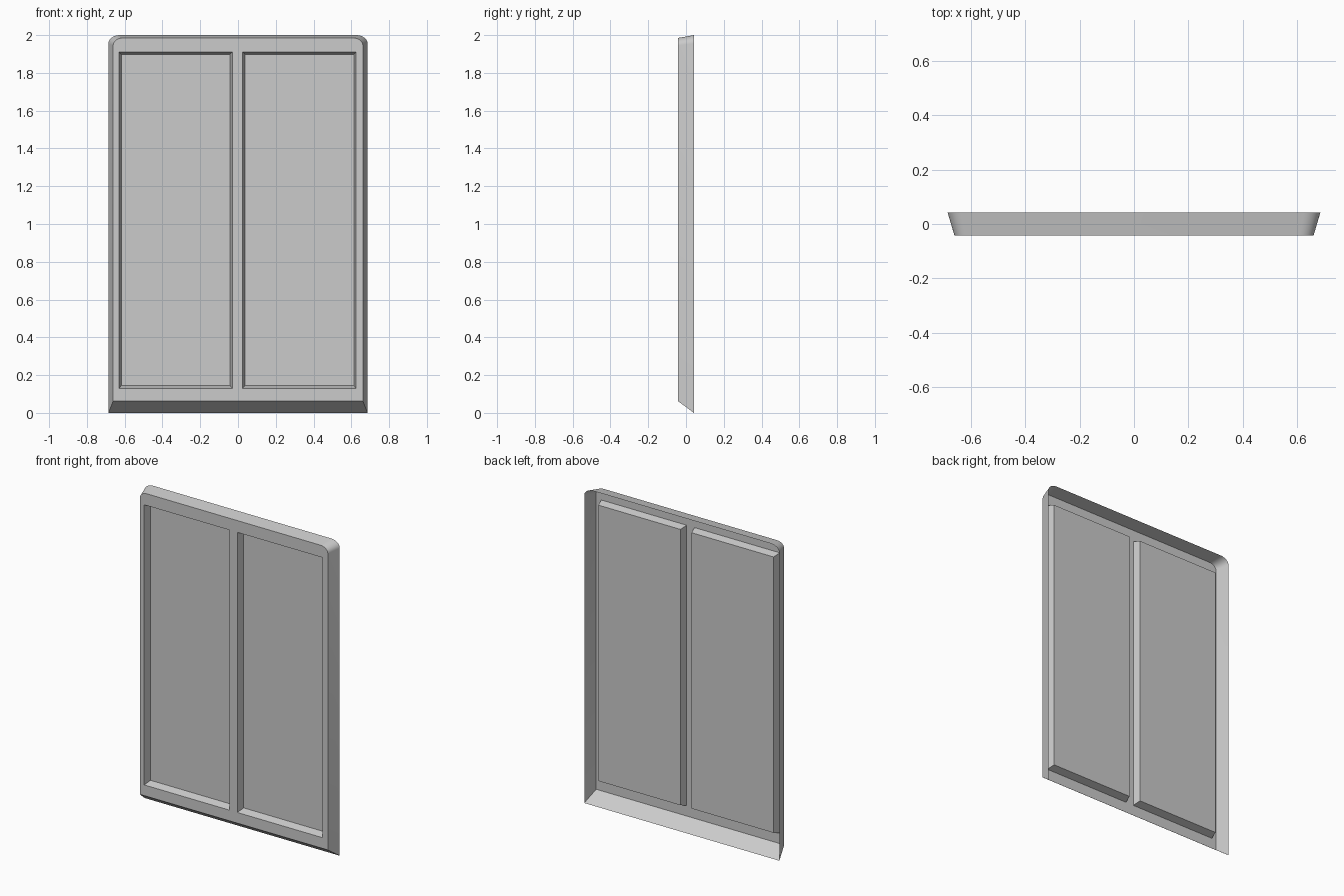
import bpy, bmesh, math

if "Cube" in bpy.data.objects:
    bpy.data.objects.remove(bpy.data.objects["Cube"])

FRONT, BACK, DEPTH = -0.042, 0.042, 0.046


def outline(hw, z0, z1, rx, rz, y, seg=8):
    """Closed outline with square bottom corners and rounded top corners."""
    pts = [(-hw, y, z0), (hw, y, z0)]
    arc = [(hw - rx + rx * math.cos(i / seg * math.pi / 2), y,
            z1 - rz + rz * math.sin(i / seg * math.pi / 2)) for i in range(seg + 1)]
    return pts + arc + [(-x, yy, z) for x, yy, z in reversed(arc)]


def rect(x0, x1, z0, z1, y):
    return [(x0, y, z0), (x1, y, z0), (x1, y, z1), (x0, y, z1)]


def ring(bm, pts):
    return [bm.verts.new(p) for p in pts]


def bridge(bm, a, b):
    n = len(a)
    for i in range(n):
        j = (i + 1) % n
        bm.faces.new((a[i], a[j], b[j], b[i]))


def finish(bm, name):
    me = bpy.data.meshes.new(name)
    bm.to_mesh(me)
    bm.free()
    ob = bpy.data.objects.new(name, me)
    bpy.context.collection.objects.link(ob)
    bpy.ops.object.select_all(action='DESELECT')
    ob.select_set(True)
    bpy.context.view_layer.objects.active = ob
    bpy.ops.object.shade_smooth_by_angle(angle=math.radians(30))


# Frame: flared open-backed shell whose front face has two openings
bm = bmesh.new()
back = ring(bm, outline(0.686, 0.0, 2.0, 0.06, 0.045, BACK))
front = ring(bm, outline(0.661, 0.062, 1.985, 0.05, 0.04, FRONT))
bridge(bm, back, front)
openings = [ring(bm, rect(*xs, 0.13, 1.91, FRONT)) for xs in ((-0.63, -0.03), (0.025, 0.625))]
edges = []
for loop in [front] + openings:
    for i, v in enumerate(loop):
        w = loop[(i + 1) % len(loop)]
        edges.append(bm.edges.get((v, w)) or bm.edges.new((v, w)))
fill = bmesh.ops.triangle_fill(bm, use_beauty=True, edges=edges, normal=(0, -1, 0))

# Reveals: walls of each pocket, tapering inwards to the pane
for xs, loop in zip(((-0.618, -0.042), (0.037, 0.613)), openings):
    inner = ring(bm, rect(*xs, 0.145, 1.898, FRONT + DEPTH))
    bridge(bm, loop, inner)
    bm.faces.new(inner)
bmesh.ops.recalc_face_normals(bm, faces=bm.faces)
bm.normal_update()
if sum(f.normal.y * f.calc_area() for f in bm.faces) > 0:
    bmesh.ops.reverse_faces(bm, faces=bm.faces)
finish(bm, "double_window_frame")
